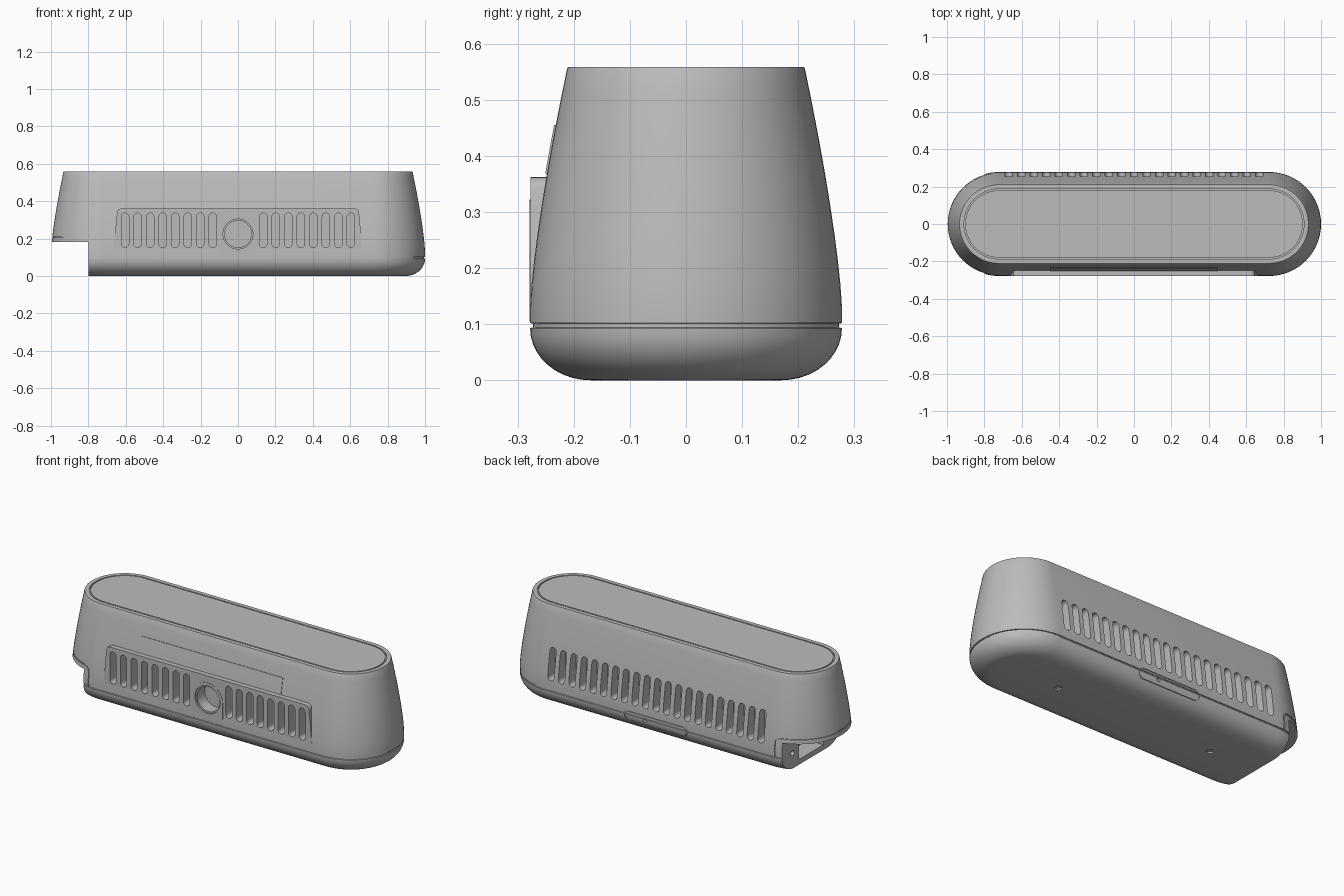
import bpy, bmesh, math
from mathutils import Vector

if "Cube" in bpy.data.objects:
    bpy.data.objects.remove(bpy.data.objects["Cube"])

grey = bpy.data.materials.new("light grey plastic")
grey.use_nodes = True
grey.diffuse_color = (0.5, 0.5, 0.5, 1)
grey.node_tree.nodes["Principled BSDF"].inputs["Base Color"].default_value = (0.5, 0.5, 0.5, 1)

STRAIGHT = 0.722      # half length of the straight sides
SEAM = 0.098

# Side profile as (radius, height): rounded base, seam, tapered wall, rim groove
PROFILE = [(0.17 + 0.108 * math.sin(a), 0.093 - 0.093 * math.cos(a))
           for a in (math.pi / 2 * i / 10 for i in range(11))]
PROFILE += [(0.273, 0.094), (0.273, 0.101), (0.278, 0.102), (0.278, 0.13)]
PROFILE += [(0.278 - 0.066 * ((z - 0.13) / 0.425) ** 1.35, z)
            for z in (0.13 + 0.425 * i / 10 for i in range(1, 11))]
PROFILE += [(0.2105, 0.558), (0.187, 0.558), (0.187, 0.549), (0.18, 0.549), (0.18, 0.558)]


def make(name, bm):
    bmesh.ops.recalc_face_normals(bm, faces=bm.faces)
    me = bpy.data.meshes.new(name)
    bm.to_mesh(me)
    bm.free()
    ob = bpy.data.objects.new(name, me)
    bpy.context.collection.objects.link(ob)
    me.materials.append(grey)
    return ob


def loft(name, inset=0.0, seg=32):
    """Stadium-shaped body from the side profile."""
    bm = bmesh.new()
    rings = []
    for r, z in PROFILE:
        ring = []
        for side in (1, -1):
            for i in range(seg + 1):
                a = math.pi * i / seg - math.pi / 2
                ring.append(bm.verts.new((side * (STRAIGHT + (r - inset) * math.cos(a)),
                                          side * (r - inset) * math.sin(a), z)))
        rings.append(ring)
    for lo, hi in zip(rings, rings[1:]):
        for i in range(len(lo)):
            j = (i + 1) % len(lo)
            bm.faces.new((lo[i], lo[j], hi[j], hi[i]))
    bm.faces.new(rings[0])
    bm.faces.new(rings[-1])
    return make(name, bm)


def prism(name, shapes, y0, y1):
    """Extrude outlines drawn in x and z along y."""
    bm = bmesh.new()
    for pts in shapes:
        a = [bm.verts.new((x, y0, z)) for x, z in pts]
        b = [bm.verts.new((x, y1, z)) for x, z in pts]
        bm.faces.new(a)
        bm.faces.new(b)
        for i in range(len(a)):
            j = (i + 1) % len(a)
            bm.faces.new((a[i], a[j], b[j], b[i]))
    return make(name, bm)


def arc(cx, cz, r, start, end, n=10):
    return [(cx + r * math.cos(math.radians(start + (end - start) * i / n)),
             cz + r * math.sin(math.radians(start + (end - start) * i / n))) for i in range(n + 1)]


def rect(x0, x1, z0, z1):
    return [(x0, z0), (x1, z0), (x1, z1), (x0, z1)]


def slot(x, z0=0.153, z1=0.337, r=0.02):
    return arc(x, z1 - r, r, 0, 180) + arc(x, z0 + r, r, 180, 360)


def drill(name, loc, r, depth, axis):
    bm = bmesh.new()
    bmesh.ops.create_cone(bm, cap_ends=True, segments=32, radius1=r, radius2=r, depth=depth)
    ob = make(name, bm)
    ob.data.transform(Vector((0, 0, 1)).rotation_difference(Vector(axis)).to_matrix().to_4x4())
    ob.location = loc
    return ob


def boolean(ob, tool, op='DIFFERENCE'):
    tool.hide_render = True
    bpy.context.view_layer.update()
    mod = ob.modifiers.new("cut", 'BOOLEAN')
    mod.operation, mod.object, mod.solver = op, tool, 'EXACT'
    bpy.context.view_layer.objects.active = ob
    bpy.ops.object.modifier_apply(modifier=mod.name)


# Main parts
body = loft("body_shell")
vent_panel = prism("front_vent_panel", [
    [(-0.668, 0.12), (0.668, 0.12)] + arc(0.622, 0.337, 0.025, 10, 90, 6)
    + arc(-0.622, 0.337, 0.025, 90, 170, 6)], -0.277, -0.2)
port_plate = prism("port_plate", [
    [(-0.097, 0.105), (0.097, 0.105)] + arc(0, 0.225, 0.097, 0, 180, 24)], -0.279, -0.2)
label_plate = prism("front_label_plate", [rect(-0.45, 0.45, 0.368, 0.455)], -0.3, -0.21)
proud = loft("label_plate_helper", -0.003)
boolean(label_plate, proud, 'INTERSECT')

# Cutters shaped by a slightly smaller body give shallow surface recesses
inner = loft("recess_helper", 0.005)
collar = prism("collar_groove_cutter", [
    [(-1.1, 0.205)] + arc(-0.795, 0.175, 0.03, 90, 0) + [(-0.765, SEAM), (-0.758, SEAM)]
    + arc(-0.795, 0.175, 0.037, 0, 90) + [(-1.1, 0.212)]], -0.4, 0.4)
boolean(collar, inner)
latch_groove = prism("latch_groove_cutter", [
    arc(0.17, 0.085, 0.03, -90, 90) + arc(-0.17, 0.085, 0.03, 90, 270)], 0.2, 0.3)
latch_core = prism("latch_core_helper", [
    arc(0.17, 0.085, 0.026, -90, 90) + arc(-0.17, 0.085, 0.026, 90, 270)], 0.1, 0.4)
boolean(latch_groove, latch_core)
boolean(latch_groove, inner)

# Vents, port, end notch and screw holes
front_slots = prism("front_slot_cutter", [
    slot(s * (0.135 + 0.067 * i)) for s in (-1, 1) for i in range(8)], -0.32, -0.22)
back_slots = prism("back_slot_cutter", [slot(0.067 * i) for i in range(-10, 11)], 0.21, 0.32)
port = drill("port_cutter", (0, -0.28, 0.225), 0.072, 0.16, (0, 1, 0))
port_rim = drill("port_rim_cutter", (0, -0.3, 0.225), 0.08, 0.06, (0, 1, 0))
notch = prism("end_notch_cutter", [rect(-1.1, -0.8, -0.1, 0.182)], -0.4, 0.4)
pocket = prism("end_pocket_cutter", [rect(-0.82, -0.7, 0.03, 0.14)], -0.11, 0.11)
cutters = [front_slots, back_slots, port, port_rim, collar, latch_groove, notch, pocket]
for s in (-1, 1):
    cutters.append(drill("end_hole_cutter", (-0.8, s * 0.17, 0.09), 0.014, 0.08, (1, 0, 0)))
    cutters.append(drill("base_hole_cutter", (s * 0.5, 0, 0), 0.02, 0.016, (0, 0, 1)))
cutters.append(drill("latch_hole_cutter", (0.07, 0.27, 0.085), 0.01, 0.04, (0, 1, 0)))

for c in cutters:
    boolean(body, c)
for part in (vent_panel, port_plate):
    for c in (front_slots, port, port_rim):
        boolean(part, c)

for helper in cutters + [proud, inner, latch_core]:
    bpy.data.objects.remove(helper)

# Smooth curved walls, crisp edges
for ob in (body, vent_panel, port_plate, label_plate):
    bpy.ops.object.select_all(action='DESELECT')
    ob.select_set(True)
    bpy.context.view_layer.objects.active = ob
    bpy.ops.object.shade_smooth_by_angle(angle=math.radians(30))
